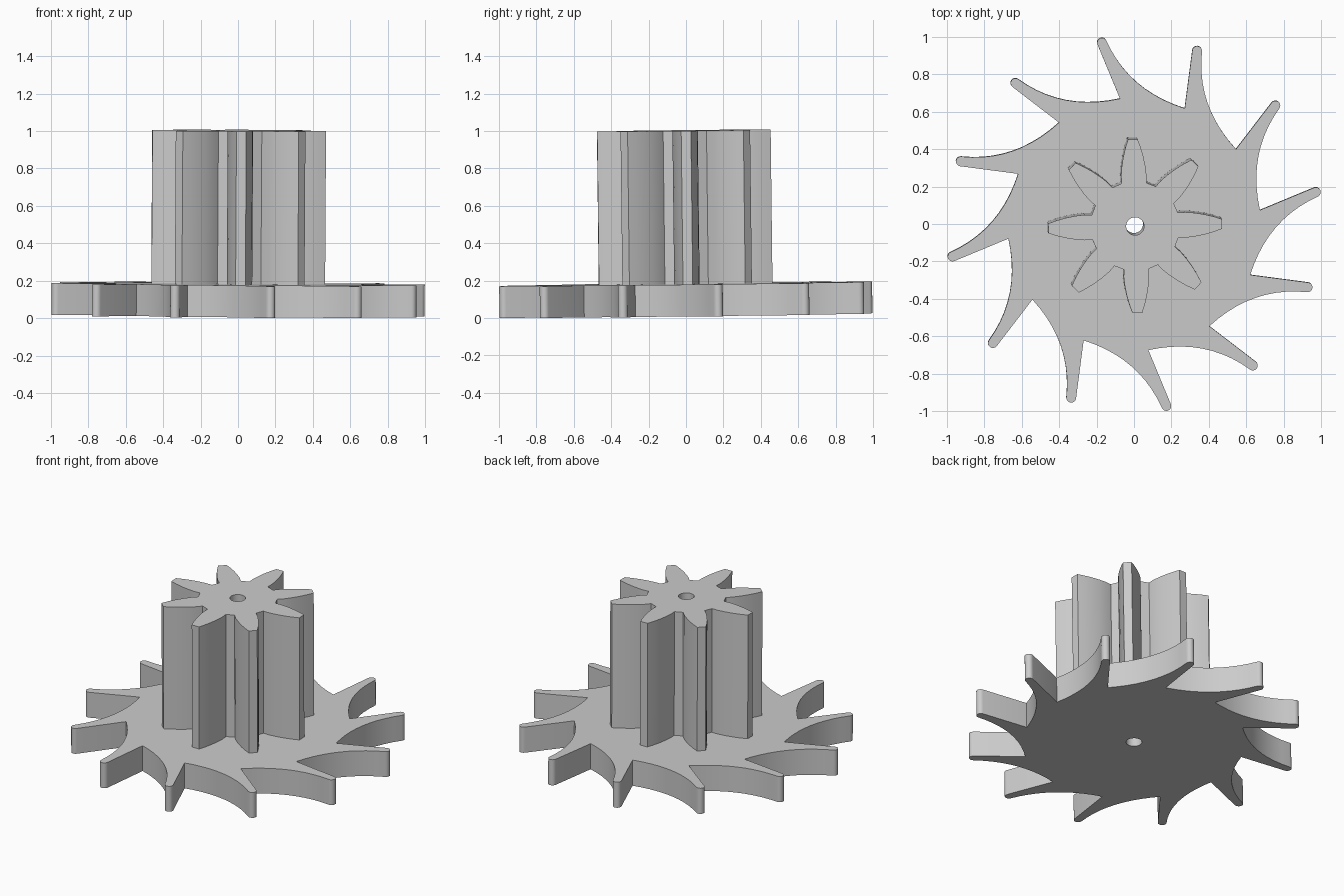
import bpy
from math import cos, sin, pi, radians
from mathutils import Matrix, Vector

if "Cube" in bpy.data.objects:
    bpy.data.objects.remove(bpy.data.objects["Cube"], do_unlink=True)

# Single plain grey material
grey = bpy.data.materials.new("plain grey")
grey.use_nodes = True
colour = (0.6, 0.6, 0.6, 1)
grey.diffuse_color = colour
grey.node_tree.nodes["Principled BSDF"].inputs["Base Color"].default_value = colour

# The whole part leans very slightly
lean = Vector((0, 0, 1)).rotation_difference(Vector((0.006, -0.012, 1))).to_matrix().to_4x4()
placement = Matrix.Translation((0, 0, 0.013)) @ lean


def polar(r, a):
    return Vector((r * cos(a), r * sin(a)))


def repeat(points, count, start=0):
    """Copy one tooth outline around the centre."""
    turns = [Matrix.Rotation(start + 2 * pi * i / count, 2) for i in range(count)]
    return [turn @ p for turn in turns for p in points]


def extruded_profile(name, outlines, bottom, top):
    """Extrude closed outlines (the inner ones become holes)."""
    curve = bpy.data.curves.new(name, "CURVE")
    curve.dimensions = "2D"
    curve.fill_mode = "BOTH"
    curve.extrude = (top - bottom) / 2
    for outline in outlines:
        spline = curve.splines.new("POLY")
        spline.points.add(len(outline) - 1)
        for point, p in zip(spline.points, outline):
            point.co = (p.x, p.y, 0, 1)
        spline.use_cyclic_u = True
    curve.materials.append(grey)
    obj = bpy.data.objects.new(name, curve)
    bpy.context.collection.objects.link(obj)
    obj.matrix_world = placement @ Matrix.Translation((0, 0, (top + bottom) / 2))
    bpy.ops.object.select_all(action="DESELECT")
    obj.select_set(True)
    bpy.context.view_layer.objects.active = obj
    bpy.ops.object.convert(target="MESH")
    bpy.ops.object.shade_smooth_by_angle(angle=radians(30))
    return obj


bore = [polar(0.048, 2 * pi * i / 32) for i in range(32)]

# Ratchet tooth: concave back, round tip, straight front edge
root, bend = Vector((0.62, -0.27)), Vector((0.715, 0.03))
tip, tip_radius = Vector((0.971, 0.172)), 0.026
back_end = tip + polar(tip_radius, radians(-66))
ratchet_tooth = []
for i in range(10):
    t = i / 10
    ratchet_tooth.append(root * (1 - t) ** 2 + bend * 2 * t * (1 - t) + back_end * t * t)
for i in range(9):
    ratchet_tooth.append(tip + polar(tip_radius, radians(-66 + 180 * i / 8)))
extruded_profile("ratchet_wheel", [repeat(ratchet_tooth, 12), bore], 0, 0.17)

# Pinion tooth: bulging flanks narrowing to a flat tip
flank = [(0.23, 0.066), (0.27, 0.068), (0.32, 0.063), (0.37, 0.054), (0.42, 0.041), (0.464, 0.026)]
pinion_tooth = [Vector((x, -y)) for x, y in flank] + [Vector(p) for p in reversed(flank)]
extruded_profile("pinion_gear", [repeat(pinion_tooth, 8, radians(1.5)), bore], 0.16, 0.99)
